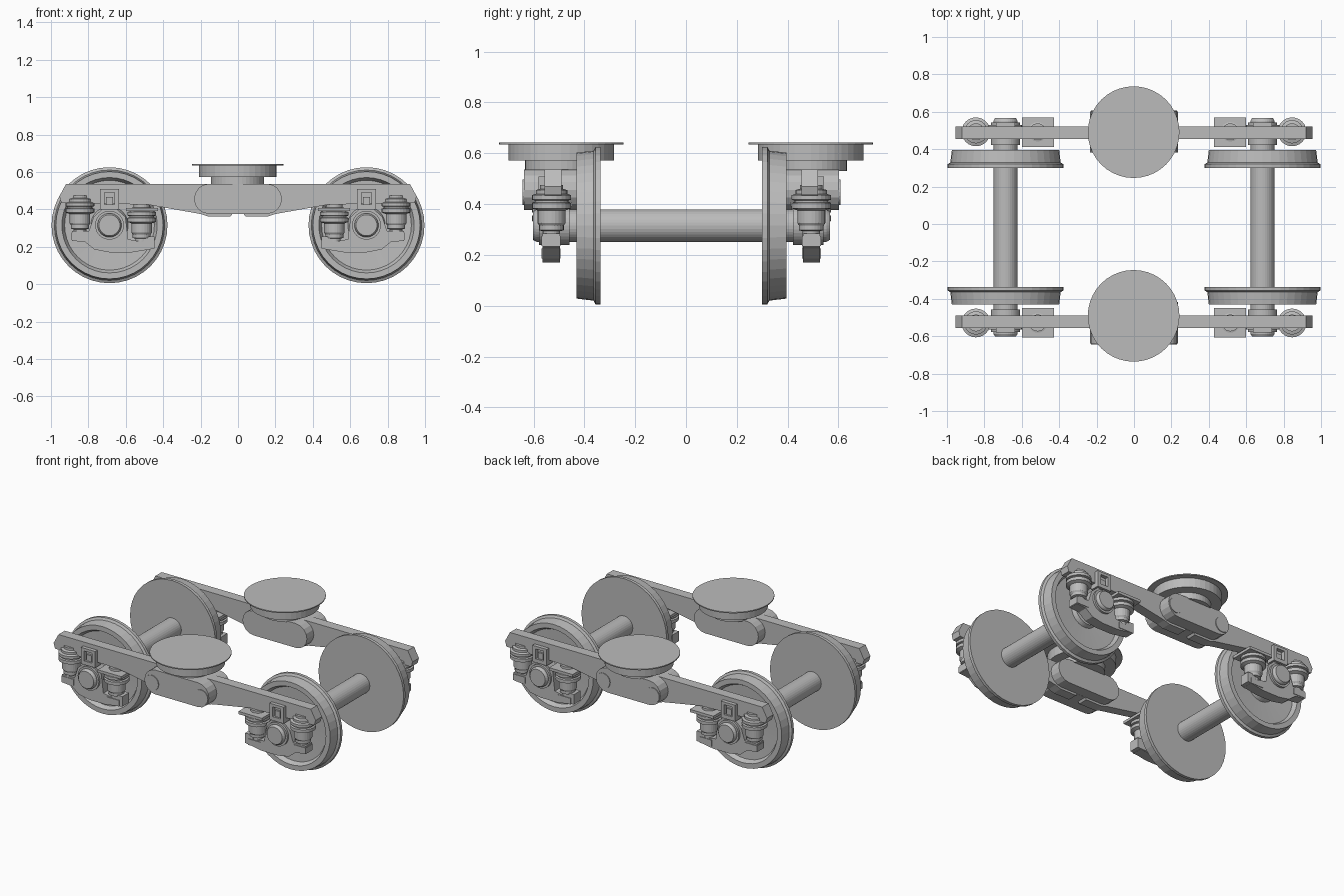
import bpy, bmesh, math
from mathutils import Vector

cube = bpy.data.objects.get("Cube")
if cube:
    bpy.data.objects.remove(cube, do_unlink=True)

GREY = (0.5, 0.5, 0.5, 1)
steel = bpy.data.materials.new("grey steel")
steel.use_nodes = True
steel.diffuse_color = GREY
steel.node_tree.nodes["Principled BSDF"].inputs["Base Color"].default_value = GREY

MID_Y = -0.018   # centre line of the running gear
AXLE_X = 0.687
AXLE_Z = 0.315
FRAME_Y = 0.505  # side frame distance from the centre line


def finish(name, bm):
    bmesh.ops.recalc_face_normals(bm, faces=bm.faces)
    mesh = bpy.data.meshes.new(name)
    bm.to_mesh(mesh)
    bm.free()
    mesh.materials.append(steel)
    obj = bpy.data.objects.new(name, mesh)
    bpy.context.collection.objects.link(obj)
    return obj


def lathe(name, profile, centre, axis="z", direction=1, segments=32):
    """Revolve (radius, distance) pairs round an axis, closing both ends."""
    bm = bmesh.new()
    rings = []
    for r, d in profile:
        ring = []
        for i in range(segments):
            a = 2 * math.pi * i / segments
            u, v, w = r * math.cos(a), r * math.sin(a), d * direction
            co = (u, v, w) if axis == "z" else (u, w, v)
            ring.append(bm.verts.new(Vector(centre) + Vector(co)))
        rings.append(ring)
    for a, b in zip(rings, rings[1:]):
        for i in range(segments):
            j = (i + 1) % segments
            bm.faces.new((a[i], a[j], b[j], b[i]))
    bm.faces.new(rings[0])
    bm.faces.new(rings[-1])
    return finish(name, bm)


def prism(name, points, y0, y1):
    """Extrude an x-z outline along y."""
    bm = bmesh.new()
    face = bm.faces.new([bm.verts.new((x, y0, z)) for x, z in points])
    out = bmesh.ops.extrude_face_region(bm, geom=[face])
    moved = [v for v in out["geom"] if isinstance(v, bmesh.types.BMVert)]
    bmesh.ops.translate(bm, verts=moved, vec=(0, y1 - y0, 0))
    return finish(name, bm)


def box(name, x0, x1, y0, y1, z0, z1):
    return prism(name, [(x0, z0), (x1, z0), (x1, z1), (x0, z1)], y0, y1)


def mirrored(half):
    return half + [(-x, z) for x, z in reversed(half)]


# Part outlines
WHEEL = [(0.31, 0.318), (0.31, 0.338), (0.295, 0.346), (0.287, 0.413), (0.255, 0.413),
         (0.24, 0.385), (0.1, 0.378), (0.09, 0.405)]
SPRING = [(0.045, 0), (0.045, -0.015), (0.062, -0.02), (0.062, -0.035), (0.077, -0.04),
          (0.077, -0.058), (0.066, -0.061), (0.066, -0.068), (0.077, -0.071), (0.077, -0.092),
          (0.055, -0.1), (0.055, -0.15), (0.048, -0.16), (0.048, -0.178), (0.034, -0.182), (0.034, -0.225)]
FRAME = mirrored([(0.92, 0.535), (0.955, 0.47), (0.945, 0.435), (0.48, 0.425),
                  (0.2, 0.375), (0.16, 0.362), (0.04, 0.362), (0.03, 0.375)])
AXLE_BOX = [(0.2, 0.285), (0.2, 0.232), (0.13, 0.225), (0.08, 0.185), (0, 0.17), (-0.12, 0.17),
            (-0.24, 0.19), (-0.24, 0.255), (-0.19, 0.255), (-0.18, 0.225), (-0.1, 0.24),
            (-0.085, 0.36), (-0.04, 0.4), (0.04, 0.4), (0.085, 0.36), (0.11, 0.285)]
PIVOT = [(0.142, 0.53), (0.142, 0.572), (0.207, 0.572), (0.207, 0.635), (0.245, 0.635), (0.245, 0.642)]

# Axles
for sx, end in ((-1, "right"), (1, "left")):
    lathe(f"axle_{end}", [(0.056, -0.584), (0.064, -0.57), (0.064, 0.57), (0.056, 0.584)],
          (sx * AXLE_X, MID_Y, AXLE_Z), "y")

for sy, side in ((-1, "front"), (1, "back")):
    def at(d):
        return MID_Y + sy * d

    # Side frame, rounded bolster end and pivot plate
    prism(f"side_frame_{side}", FRAME, at(0.472), at(0.538))
    outline = []
    for cx, start in ((0.155, -90), (-0.155, 90)):
        for i in range(9):
            a = math.radians(start + i * 22.5)
            outline.append((cx + 0.08 * math.cos(a), 0.456 + 0.08 * math.sin(a)))
    prism(f"bolster_end_{side}", outline, at(0.4), at(0.62))
    for sx in (-1, 1):
        lathe(f"bolster_cap_{side}", [(0.05, 0.6), (0.05, 0.625)],
              (sx * 0.18, MID_Y, 0.447), "y", sy, 20)
    lathe(f"pivot_plate_{side}", PIVOT, (-0.002, sy * 0.491, 0), segments=40)

    for sx, end in ((-1, "right"), (1, "left")):
        tag = f"{side}_{end}"
        wx = sx * AXLE_X

        def px(d):
            return wx + sx * d

        # Wheel, axle box and bearing
        lathe(f"wheel_{tag}", WHEEL, (wx, MID_Y, AXLE_Z), "y", sy, 40)
        prism(f"axle_box_{tag}", [(px(x), z) for x, z in AXLE_BOX], at(0.478), at(0.546))
        lathe(f"bearing_{tag}", [(0.077, 0.44), (0.077, 0.56)], (wx, MID_Y, AXLE_Z), "y", sy)

        # Suspension springs with their lower seats
        for d, top, kind in ((0.158, 0.475, "outer"), (-0.172, 0.425, "inner")):
            lathe(f"{kind}_spring_{tag}", SPRING, (px(d), at(0.511), top), segments=24)
            box(f"{kind}_spring_seat_{tag}", px(d - 0.045), px(d + 0.045),
                at(0.475), at(0.55), top - 0.24, top - 0.2)
        box(f"spring_plate_{tag}", px(-0.26), px(-0.088), at(0.43), at(0.588), 0.39, 0.408)

        # Bracket framing the opening above the bearing
        for x0, x1, z0, z1 in ((-0.052, -0.028, 0.4, 0.508), (0.028, 0.052, 0.4, 0.508),
                               (-0.028, 0.028, 0.4, 0.425), (-0.028, 0.028, 0.49, 0.508)):
            box(f"bracket_bar_{tag}", px(x0), px(x1), at(0.5), at(0.562), z0, z1)
        box(f"bracket_block_{tag}", px(-0.018), px(0.018), at(0.5), at(0.55), 0.42, 0.465)
